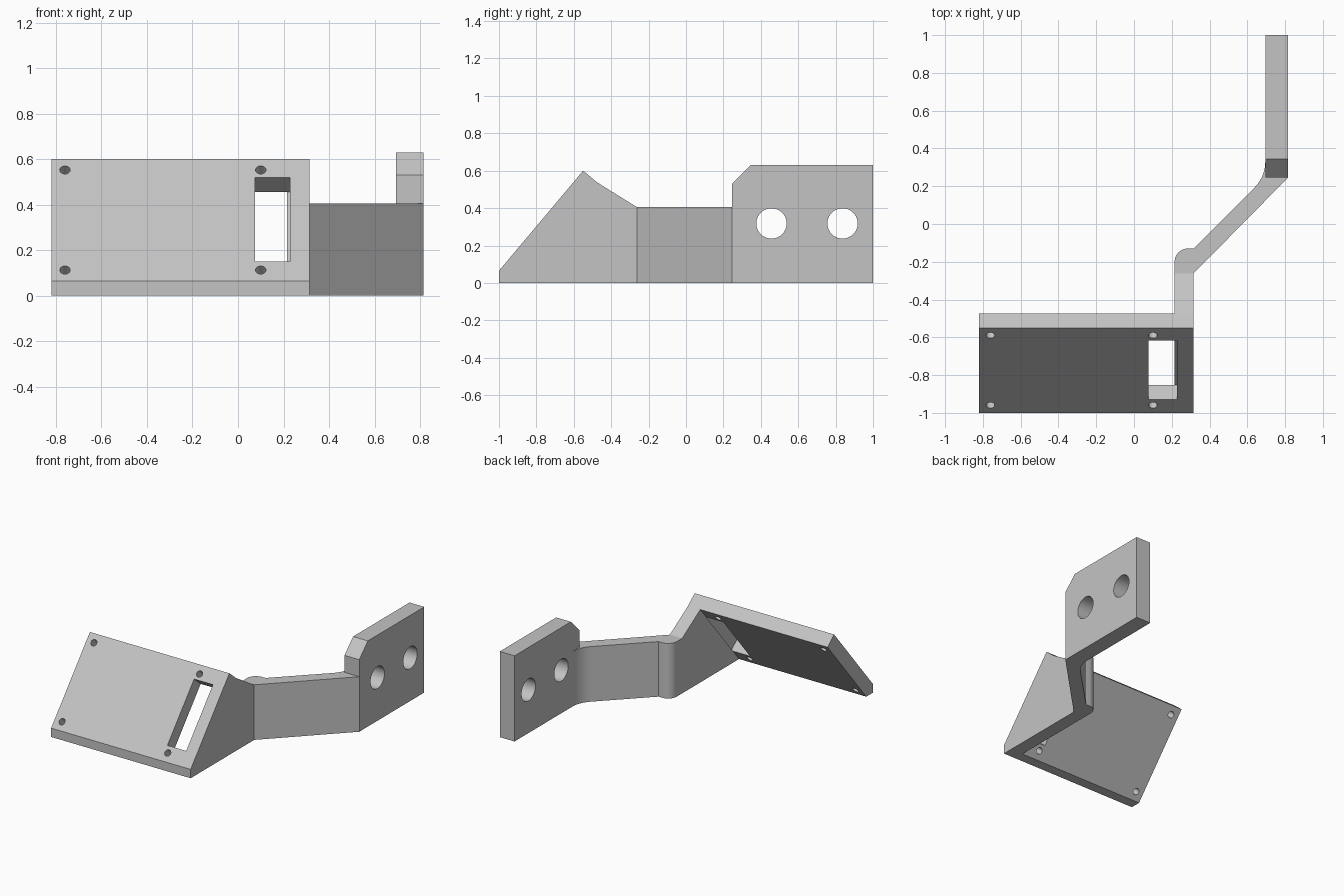
import bpy, bmesh
from math import radians, cos, sin, pi
from mathutils import Vector

default = bpy.data.objects.get("Cube")
if default:
    bpy.data.objects.remove(default, do_unlink=True)

grey = bpy.data.materials.new("plain grey")
grey.use_nodes = True
grey.diffuse_color = (0.55, 0.55, 0.55, 1)
grey.node_tree.nodes["Principled BSDF"].inputs["Base Color"].default_value = (0.55, 0.55, 0.55, 1)


def prism(name, profile, axis, low, high):
    """Extrude a profile along x (points are y, z) or along z (points are x, y)."""
    bm = bmesh.new()
    if axis == "x":
        verts = [bm.verts.new((low, a, b)) for a, b in profile]
        move = Vector((high - low, 0, 0))
    else:
        verts = [bm.verts.new((a, b, low)) for a, b in profile]
        move = Vector((0, 0, high - low))
    face = bm.faces.new(verts)
    result = bmesh.ops.extrude_face_region(bm, geom=[face])
    bmesh.ops.translate(bm, vec=move, verts=[v for v in result["geom"] if isinstance(v, bmesh.types.BMVert)])
    bmesh.ops.recalc_face_normals(bm, faces=bm.faces)
    mesh = bpy.data.meshes.new(name)
    bm.to_mesh(mesh)
    bm.free()
    mesh.materials.append(grey)
    obj = bpy.data.objects.new(name, mesh)
    bpy.context.collection.objects.link(obj)
    return obj


def arc(cx, cy, r, start, end, steps=10):
    angles = [radians(start + (end - start) * i / steps) for i in range(steps + 1)]
    return [(cx + r * cos(a), cy + r * sin(a)) for a in angles]


def cut(obj, cutter):
    cutter.hide_render = True
    cutter.data.materials.append(grey)
    mod = obj.modifiers.new("opening", "BOOLEAN")
    mod.operation, mod.solver, mod.object = "DIFFERENCE", "EXACT", cutter
    bpy.context.view_layer.objects.active = obj
    bpy.ops.object.modifier_apply(modifier=mod.name)
    bpy.data.objects.remove(cutter, do_unlink=True)


def cylinder(radius, location, rotation):
    bpy.ops.mesh.primitive_cylinder_add(vertices=40, radius=radius, depth=0.4,
                                        location=location, rotation=rotation)
    return bpy.context.object


# Sloped panel with a slot and four screw holes square to its face
tilt = radians(50)
left, right, web = -0.82, 0.315, 0.215
panel = prism("sloped_panel",
              [(-1, 0), (-1, 0.065), (-0.55, 0.6), (-0.473, 0.536), (-0.924, 0)],
              "x", left, right)


def on_slope(x, z):
    return (x, -1 + (z - 0.065) * cos(tilt) / sin(tilt), z)


for x in (-0.76, 0.1):
    for z in (0.113, 0.553):
        cut(panel, cylinder(0.023, on_slope(x, z), (tilt, 0, 0)))
bpy.ops.mesh.primitive_cube_add(size=1, location=on_slope(0.152, 0.335), rotation=(tilt, 0, 0))
slot = bpy.context.object
slot.scale = (0.153, 0.482, 0.4)
bpy.context.view_layer.update()
cut(panel, slot)

# Side web behind the panel
gusset = prism("side_web",
               [(-0.924, 0), (-0.473, 0.536), (-0.262, 0.405), (-0.262, 0)],
               "x", web, right)

# Diagonal arm, rounded at the web and filleted at the mounting plate
arm = prism("diagonal_arm",
            [(right, -0.262), (0.815, 0.245), (0.695, 0.245)]
            + arc(0.502, 0.33, 0.193, 0, -45)
            + [(right, -0.13)]
            + arc(0.285, -0.2, 0.07, 90, 180)
            + [(web, -0.262)],
            "z", 0, 0.405)

# Mounting plate with a chamfered corner and two bolt holes
mount = prism("mounting_plate",
              [(0.245, 0), (1, 0), (1, 0.63), (0.345, 0.63), (0.245, 0.53)],
              "x", 0.695, 0.815)
for y in (0.457, 0.837):
    cut(mount, cylinder(0.081, (0.755, y, 0.318), (0, pi / 2, 0)))

# Smooth the curved walls, keep the corners sharp
bpy.ops.object.select_all(action="DESELECT")
for obj in (panel, gusset, arm, mount):
    obj.select_set(True)
bpy.context.view_layer.objects.active = panel
bpy.ops.object.shade_smooth_by_angle(angle=radians(30))
